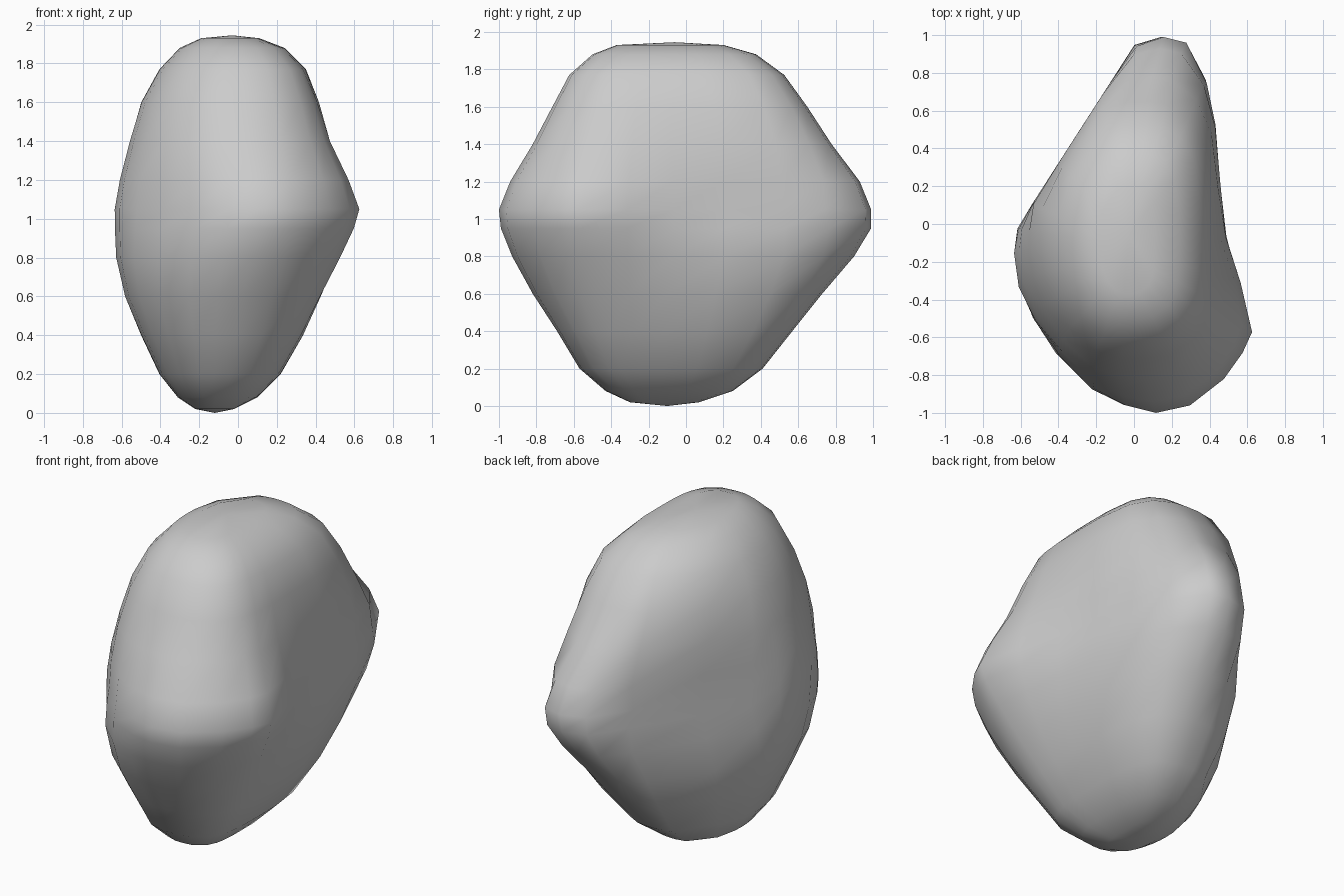
import bpy
import bmesh
from mathutils import Vector

cube = bpy.data.objects.get("Cube")
if cube:
    bpy.data.objects.remove(cube, do_unlink=True)

# One plain grey stone
stone = bpy.data.materials.new("grey stone")
stone.use_nodes = True
GREY = (0.6, 0.6, 0.6, 1)
stone.diffuse_color = GREY
stone.node_tree.nodes["Principled BSDF"].inputs["Base Color"].default_value = GREY

# Outline at the widest height: front, right-hand corner, flat side, back ridge, round side
OUTLINE = [(.12, -1), (.3, -.96), (.48, -.82), (.58, -.68), (.63, -.57), (.57, -.31),
           (.49, -.06), (.45, .2), (.43, .5), (.39, .75), (.28, .97), (.16, 1), (.015, .95),
           (-.14, .72), (-.37, .37), (-.53, .14), (-.61, -.02), (-.635, -.15), (-.61, -.33),
           (-.52, -.51), (-.38, -.69), (-.21, -.87), (-.04, -.96)]

# Height, x range, y range, and how far the level has eased into a D shape
LEVELS = [(.02, -.22, -.02, -.3, .07, 1), (.08, -.31, .1, -.43, .25, 1),
          (.2, -.405, .22, -.57, .41, 1), (.4, -.5, .34, -.69, .57, .95),
          (.6, -.585, .44, -.82, .73, .8), (.8, -.63, .54, -.93, .9, .5),
          (.95, -.635, .605, -.99, .99, .18), (1.05, -.635, .63, -1, .99, 0),
          (1.2, -.61, .58, -.94, .93, .3), (1.4, -.56, .49, -.82, .78, .72),
          (1.6, -.5, .425, -.715, .65, .9), (1.77, -.405, .35, -.625, .525, 1),
          (1.88, -.3, .24, -.5, .375, 1), (1.93, -.19, .11, -.37, .2, 1)]

WALL = Vector((-.84, .54))   # facing of the flat back wall


def level_point(p, level):
    """Fit an outline point into a level's box, easing it towards a D shape."""
    z, x0, x1, y0, y1, ease = level
    unit = Vector((p[0] / .635, p[1]))
    d = unit.normalized()
    power = 3.4 if d.x > 0 else 2.1
    d_shape = d / (abs(d.x) ** power + abs(d.y) ** power) ** (1 / power)
    unit = unit.lerp(d_shape, ease)
    point = Vector(((x0 + x1) / 2 + unit.x * (x1 - x0) / 2,
                    (y0 + y1) / 2 + unit.y * (y1 - y0) / 2))
    # Trim to the flat back wall, which leans in near both ends
    limit = .51 - .6 * max(0, abs(z - 1.03) - .35) ** 2
    point -= WALL * max(0, point.dot(WALL) - limit)
    return (point.x, point.y, z)


# Rock body, lofted level by level
bm = bmesh.new()
rings = [[bm.verts.new(level_point(p, level)) for p in OUTLINE] for level in LEVELS]
n = len(OUTLINE)
for low, high in zip(rings, rings[1:]):
    for i in range(n):
        j = (i + 1) % n
        bm.faces.new((low[i], low[j], high[j], high[i]))

# Rounded ends
bottom = bm.verts.new((-.12, -.1, 0))
top = bm.verts.new((-.03, -.06, 1.945))
for i in range(n):
    j = (i + 1) % n
    bm.faces.new((bottom, rings[0][j], rings[0][i]))
    bm.faces.new((top, rings[-1][i], rings[-1][j]))
bmesh.ops.recalc_face_normals(bm, faces=bm.faces)

mesh = bpy.data.meshes.new("rock")
bm.to_mesh(mesh)
bm.free()
mesh.materials.append(stone)
mesh.shade_smooth()
rock = bpy.data.objects.new("rock", mesh)
bpy.context.collection.objects.link(rock)
